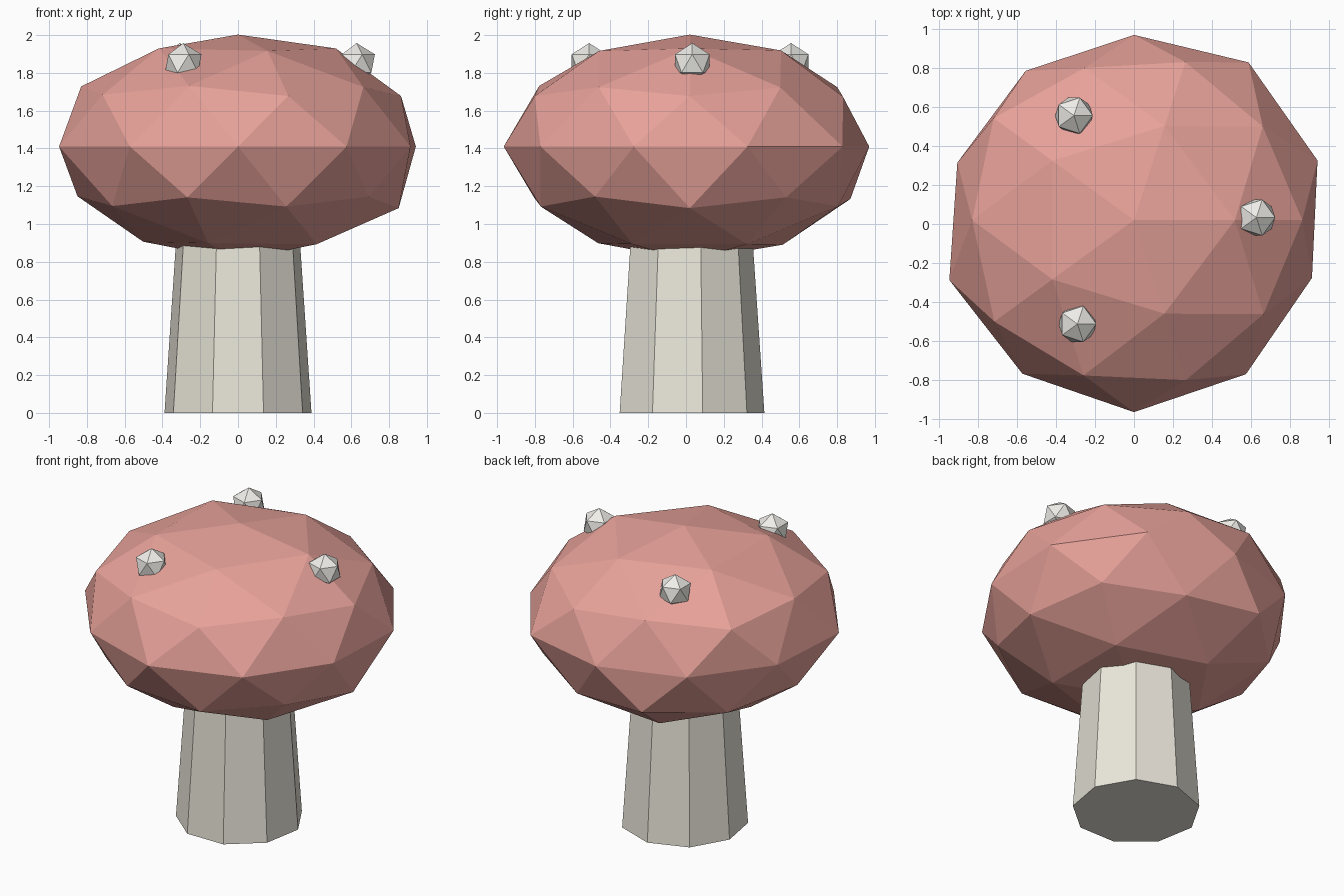
import bpy
from math import atan2, degrees

if "Cube" in bpy.data.objects:
    bpy.data.objects.remove(bpy.data.objects["Cube"])


def paint(obj, name, rgb):
    mat = bpy.data.materials.new(name)
    mat.diffuse_color = (*rgb, 1)
    mat.use_nodes = True
    mat.node_tree.nodes["Principled BSDF"].inputs["Base Color"].default_value = mat.diffuse_color
    obj.data.materials.append(mat)


# Stem: nine-sided tapered column
bpy.ops.mesh.primitive_cone_add(vertices=9, radius1=0.395, radius2=0.32,
                                depth=1.1, location=(0, 0.02, 0.55))
stem = bpy.context.object
stem.name = "stem"
paint(stem, "cream", (0.82, 0.79, 0.70))

# Cap: flattened icosphere, slightly uneven.
# Each ring: unit height, first angle, angle step, radial factors
RINGS = [
    (1.0, 0, 360, [0.956]),
    (0.851, 0, 72, [0.985, 0.965, 0.985, 0.985, 0.96]),
    (0.526, 36, 72, [0.96, 0.965, 0.976, 0.985, 0.965]),
    (0.447, 0, 72, [0.965, 0.953, 0.995, 0.99, 0.965]),
    (0.0, 18, 36, [0.99, 1.0, 0.95, 0.946, 0.953,
                   0.996, 0.974, 0.985, 0.977, 0.96]),
    (-0.447, 36, 72, [0.97, 1.0, 0.95, 0.97, 0.955]),
    (-0.526, 0, 72, [1.0, 0.97, 0.967, 0.967, 0.975]),
    (-0.851, 36, 72, [0.98, 0.985, 0.955, 0.97, 0.98]),
    (-1.0, 0, 360, [0.97]),
]
bpy.ops.mesh.primitive_ico_sphere_add(subdivisions=2, radius=1,
                                      location=(0, 0.02, 1.41))
cap = bpy.context.object
cap.name = "cap"
for v in cap.data.vertices:
    z, start, step, factors = min(RINGS, key=lambda r: abs(r[0] - v.co.z))
    i = round((degrees(atan2(v.co.y, v.co.x)) - start) / step)
    f = factors[i % len(factors)]
    v.co = (v.co.x * f, v.co.y * f, v.co.z * f * 0.62)
paint(cap, "red", (0.80, 0.36, 0.32))

# Spots: three small icosahedra on the cap
for n, (x, y) in enumerate([(0.628, 0.033), (-0.308, 0.556), (-0.29, -0.513)], 1):
    bpy.ops.mesh.primitive_ico_sphere_add(subdivisions=1, radius=0.108,
                                          location=(x, y, 1.85))
    spot = bpy.context.object
    spot.name = f"spot_{n}"
    paint(spot, f"white_{n}", (0.86, 0.85, 0.81))
